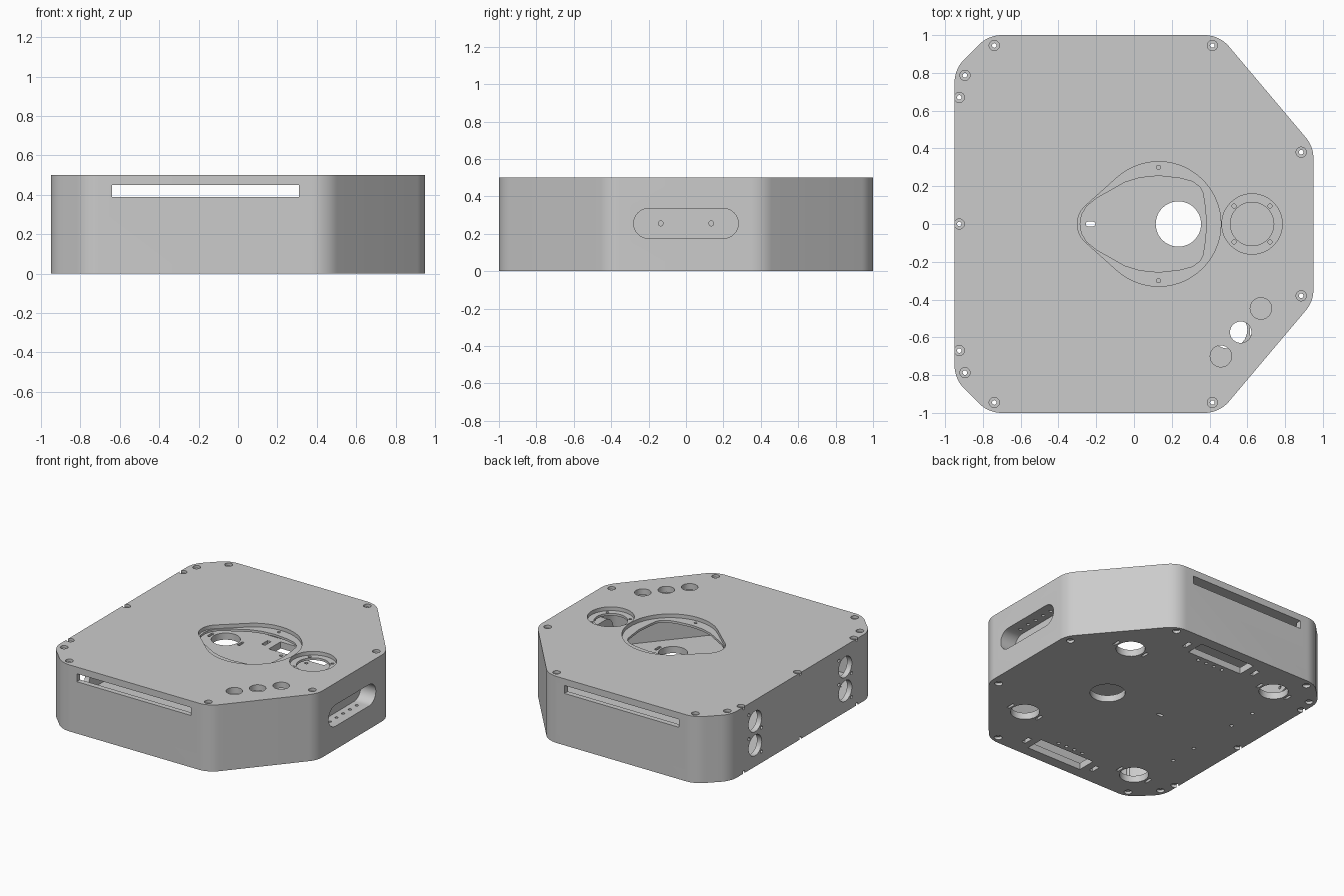
import bpy, bmesh, math
from math import sin, cos, pi
from mathutils import Matrix, Vector

cube = bpy.data.objects.get("Cube")
if cube:
    bpy.data.objects.remove(cube)

grey = bpy.data.materials.new("plain_grey")
grey.use_nodes = True
GREY = (0.6, 0.6, 0.6, 1)
grey.diffuse_color = GREY
grey.node_tree.nodes["Principled BSDF"].inputs["Base Color"].default_value = GREY

H, BOTTOM, TOP, WALL = 0.5, 0.05, 0.455, 0.04


# 2D profiles, all counter-clockwise
def circle(x, y, r, n=32):
    return [(x + r * cos(2 * pi * i / n), y + r * sin(2 * pi * i / n)) for i in range(n)]


def rect(x, y, w, h):
    return [(x - w / 2, y - h / 2), (x + w / 2, y - h / 2),
            (x + w / 2, y + h / 2), (x - w / 2, y + h / 2)]


def stadium(x, y, w, h, n=16):
    r, c = h / 2, w / 2 - h / 2
    right = [(x + c + r * sin(pi * i / n), y - r * cos(pi * i / n)) for i in range(n + 1)]
    return right + [(2 * x - px, 2 * y - py) for px, py in right]


def rounded(corners, r, n=10):
    pts = []
    for i, c in enumerate(corners):
        p, q = Vector(corners[i - 1]), Vector(corners[(i + 1) % len(corners)])
        c = Vector(c)
        a, b = (p - c).normalized(), (q - c).normalized()
        half = a.angle(b) / 2
        centre = c + (a + b).normalized() * r / sin(half)
        start = c + a * r / math.tan(half) - centre
        turn = pi - 2 * half
        for k in range(n + 1):
            pts.append(tuple(centre + Matrix.Rotation(turn * k / n, 2) @ start))
    return pts


def both_sides(half):
    # mirror a half profile given from the +x end to the -x end
    return half + [(x, -y) for x, y in reversed(half) if abs(y) > 0.001]


def teardrop(cx, r, lx, lr, n=24):
    tilt = math.acos((r - lr) / (cx - lx))
    turn = pi - tilt
    half = [(cx + r * cos(turn * i / n), r * sin(turn * i / n)) for i in range(n + 1)]
    half += [(lx + lr * cos(turn + tilt * i / n), lr * sin(turn + tilt * i / n)) for i in range(n + 1)]
    return both_sides(half)


# Solids: profiles stretched along z, or along x / y for the side openings
UP = Matrix.Identity(4)
ALONG_X = Matrix(((0, 0, 1, 0), (1, 0, 0, 0), (0, 1, 0, 0), (0, 0, 0, 1)))
ALONG_Y = Matrix(((1, 0, 0, 0), (0, 0, -1, 0), (0, 1, 0, 0), (0, 0, 0, 1)))


def solid(name, parts):
    bm = bmesh.new()
    for pts, lo, hi, frame in parts:
        low = [bm.verts.new(frame @ Vector((x, y, lo))) for x, y in pts]
        high = [bm.verts.new(frame @ Vector((x, y, hi))) for x, y in pts]
        bm.faces.new(low[::-1])
        bm.faces.new(high)
        for i in range(len(pts)):
            j = (i + 1) % len(pts)
            bm.faces.new((low[i], low[j], high[j], high[i]))
    bmesh.ops.recalc_face_normals(bm, faces=bm.faces)
    mesh = bpy.data.meshes.new(name)
    bm.to_mesh(mesh)
    bm.free()
    mesh.materials.append(grey)
    obj = bpy.data.objects.new(name, mesh)
    bpy.context.scene.collection.objects.link(obj)
    return obj


def cut(obj, parts):
    cutter = solid("cutter", parts)
    cutter.hide_render = True
    mod = obj.modifiers.new("cut", "BOOLEAN")
    mod.operation, mod.solver, mod.object = "DIFFERENCE", "EXACT", cutter
    bpy.context.view_layer.update()
    result = bpy.data.meshes.new_from_object(obj.evaluated_get(bpy.context.evaluated_depsgraph_get()))
    obj.modifiers.clear()
    obj.data = result
    bpy.data.objects.remove(cutter)


def holes(places, r, lo, hi):
    return [(circle(x, y, r, 24), lo, hi, UP) for x, y in places]


def mirrored(places):
    return [(x, s * y) for x, y in places for s in (1, -1)]


# Housing outline
right_half = [(0.95, 0.41), (0.452, 1), (-0.77, 1), (-0.95, 0.82)]
corners = right_half + [(x, -y) for x, y in reversed(right_half)]
outline = rounded(corners, 0.17)
inner = rounded([(x * (1 - WALL / 0.95), y * (1 - WALL)) for x, y in corners], 0.14)

bolts = mirrored([(-0.74, 0.945), (0.415, 0.945), (0.885, 0.38),
                  (-0.895, 0.787), (-0.925, 0.67)]) + [(-0.925, 0)]

# Wall shell with long slots, side grip opening and round side ports
shell = solid("wall_shell", [(outline, BOTTOM, TOP, UP)])
cut(shell, [(inner, 0, 1, UP)])
grip = stadium(0, 0.255, 0.56, 0.16)
openings = [(rect(-0.165, 0.42, 0.95, 0.06), -1.2, 1.2, ALONG_Y), (grip, 0.85, 1.1, ALONG_X)]
for y in (-0.535, 0.535):
    for z in (0.16, 0.34):
        openings.append((circle(y, z, 0.078), -1.1, -0.8, ALONG_X))
        for s in (-1, 1):
            openings.append((circle(y + s * 0.075, z + s * 0.075, 0.012, 12), -1.1, -0.8, ALONG_X))
cut(shell, openings)
cut(shell, holes(bolts, 0.012, -1, 1))

# Recessed grip tray behind the side opening
tray = solid("grip_tray", [(stadium(0, 0.255, 0.59, 0.19), 0.81, 0.93, ALONG_X)])
cut(tray, [(grip, 0.825, 1.1, ALONG_X)])
cut(tray, [(circle(s * 0.135, 0.255, 0.013, 16), 0.7, 0.9, ALONG_X) for s in (-1, 1)]
    + holes([(0.875, y * 0.08) for y in range(-2, 3)], 0.012, 0.1, 0.4))

# Top plate: teardrop window with ledge, round socket, three button holes
window = both_sides([(0.385, 0), (0.375, 0.1), (0.365, 0.165), (0.35, 0.195), (0.31, 0.225),
                     (0.24, 0.243), (0.13, 0.255), (0.03, 0.245), (-0.05, 0.22), (-0.2, 0.135),
                     (-0.25, 0.095), (-0.277, 0.05), (-0.285, 0)])
top = solid("top_plate", [(outline, TOP, H, UP)])
LEDGE = 0.472
cut(top, [(teardrop(0.13, 0.33, -0.17, 0.13), LEDGE, 1, UP)])
cut(top, [(circle(0.625, 0, 0.16, 48), LEDGE, 1, UP)] + holes(bolts, 0.027, 0.48, 1))
cut(top, [(window, 0.3, 1, UP), (circle(0.625, 0, 0.115, 48), 0.3, 1, UP)]
    + holes([(0.46, -0.7), (0.565, -0.573), (0.672, -0.447)], 0.057, 0.3, 1)
    + holes(bolts, 0.012, 0.3, 1)
    + holes(mirrored([(0.13, 0.3), (0.53, 0.095), (0.72, 0.095)]), 0.011, 0.3, 1))

# Bottom plate: large ports with fixing slots, hatches and bolt holes
bottom = solid("bottom_plate", [(outline, 0, BOTTOM, UP)])
cut(bottom, holes(bolts, 0.027, -1, 0.02))
ports = mirrored([(0.5, 0.56), (-0.62, 0.74)])
through = holes(bolts, 0.012, -1, 1) + holes(ports, 0.1, -1, 1)
through.append((circle(0.235, 0, 0.12, 48), -1, 1, UP))
through.append((stadium(-0.23, 0, 0.05, 0.025), -1, 1, UP))
for x, y in ports:
    for s in (-1, 1):
        through.append((rect(x + s * 0.125, y, 0.02, 0.06), -1, 1, UP))
for s in (-1, 1):
    through.append((rect(-0.06, s * 0.85, 0.46, 0.14), -1, 1, UP))
    for e in (-1, 1):
        through.append((rect(-0.06 + e * 0.3, s * 0.85, 0.03, 0.07), -1, 1, UP))
    through += holes([(-0.16 + 0.07 * i, s * 0.74) for i in range(4)], 0.012, -1, 1)
through += holes(mirrored([(-0.7, 0.2), (-0.7, 0.42)]), 0.013, -1, 1)
cut(bottom, through)

# Smooth rounded corners, crisp rims
for obj in (shell, tray, top, bottom):
    bpy.ops.object.select_all(action="DESELECT")
    obj.select_set(True)
    bpy.context.view_layer.objects.active = obj
    bpy.ops.object.shade_smooth_by_angle(angle=math.radians(30))
